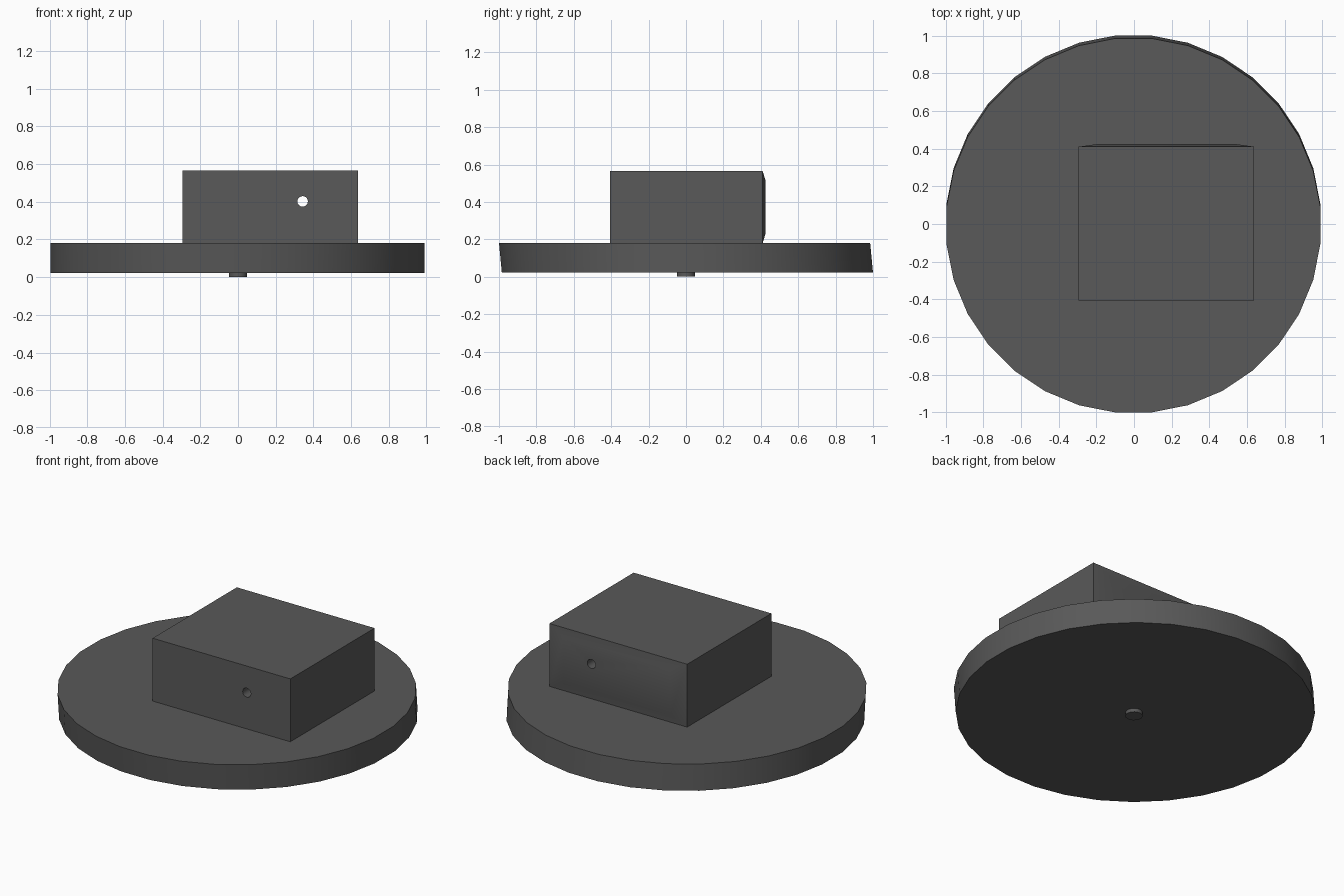
import bpy, bmesh, math

if "Cube" in bpy.data.objects:
    bpy.data.objects.remove(bpy.data.objects["Cube"])

dark = bpy.data.materials.new("dark_grey")
dark.diffuse_color = (0.1, 0.1, 0.1, 1)
dark.use_nodes = True
dark.node_tree.nodes["Principled BSDF"].inputs["Base Color"].default_value = dark.diffuse_color


def finish(name, bm):
    bmesh.ops.recalc_face_normals(bm, faces=bm.faces)
    mesh = bpy.data.meshes.new(name)
    bm.to_mesh(mesh)
    bm.free()
    ob = bpy.data.objects.new(name, mesh)
    mesh.materials.append(dark)
    bpy.context.collection.objects.link(ob)
    return ob


def smooth(ob, angle=30):
    bpy.ops.object.select_all(action='DESELECT')
    ob.select_set(True)
    bpy.context.view_layer.objects.active = ob
    bpy.ops.object.shade_smooth_by_angle(angle=math.radians(angle))


def loft(name, rings):
    """Closed solid through rings with equal vertex counts."""
    bm = bmesh.new()
    loops = [[bm.verts.new(p) for p in ring] for ring in rings]
    for a, b in zip(loops, loops[1:]):
        for i in range(len(a)):
            j = (i + 1) % len(a)
            bm.faces.new((a[i], a[j], b[j], b[i]))
    bm.faces.new(loops[0])
    bm.faces.new(loops[-1])
    return finish(name, bm)


def circle(r, n, cx, cy, z):
    return [(cx + r * math.cos((i + .5) * math.tau / n),
             cy + r * math.sin((i + .5) * math.tau / n), z) for i in range(n)]


def rect(y, dx, dz):
    x0, x1, z0, z1 = -0.295 + dx, 0.638 - dx, 0.18 + dz, 0.565 - dz
    return [(x0, y, z0), (x1, y, z0), (x1, y, z1), (x0, y, z1)]


# Round base, slightly slanted in y
base = loft("round_base", [circle(0.997, 32, -0.003, 0.0075, 0.022),
                           circle(0.997, 32, -0.003, -0.0075, 0.18)])
smooth(base)

# Small foot peg underneath
peg = loft("foot_peg", [circle(0.048, 16, 0, 0, 0.0), circle(0.048, 16, 0, 0, 0.022)])
smooth(peg)

# Block with a shallow raised back face
block = loft("block", [rect(-0.405, 0, 0), rect(0.41, 0, 0), rect(0.425, 0.105, 0.05)])

# Hole running front to back through the block
bpy.ops.mesh.primitive_cylinder_add(vertices=16, radius=0.028, depth=2,
                                    location=(0.343, 0, 0.402),
                                    rotation=(math.pi / 2, 0, 0))
cutter = bpy.context.object
cutter.name = "hole_cutter"
cutter.hide_render = True
mod = block.modifiers.new("hole", 'BOOLEAN')
mod.operation = 'DIFFERENCE'
mod.solver = 'EXACT'
mod.object = cutter
bpy.context.view_layer.objects.active = block
bpy.ops.object.modifier_apply(modifier=mod.name)
bpy.data.objects.remove(cutter)
smooth(block)
